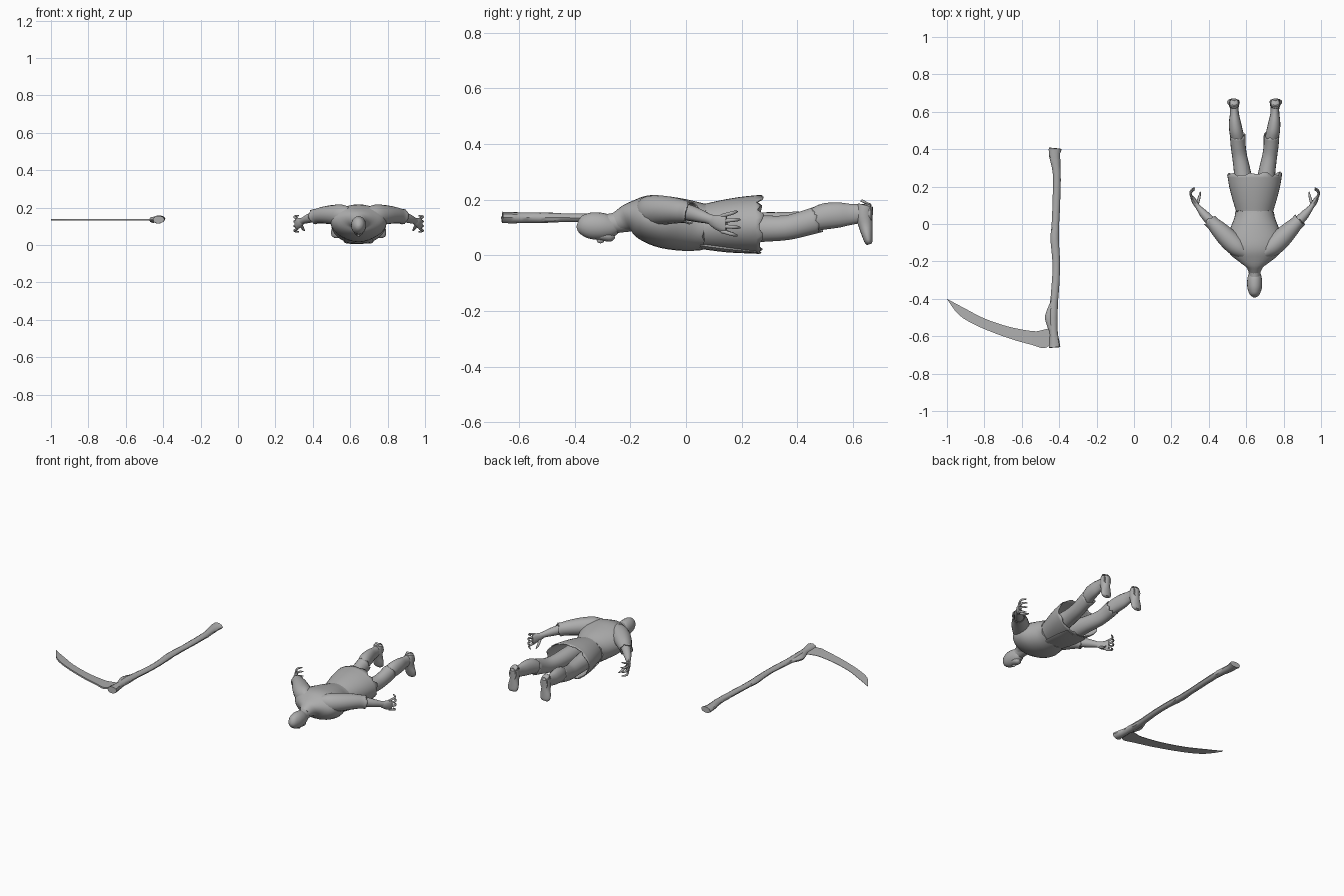
import bpy, bmesh, math, random
from mathutils import Vector

random.seed(4)
CX = 0.645  # centre line of the lying figure

grey = bpy.data.materials.new("plain grey")
grey.diffuse_color = (0.42, 0.42, 0.42, 1)


def finish(bm, name, angle=45):
    bmesh.ops.recalc_face_normals(bm, faces=bm.faces)
    mesh = bpy.data.meshes.new(name)
    bm.to_mesh(mesh)
    bm.free()
    mesh.materials.append(grey)
    ob = bpy.data.objects.new(name, mesh)
    bpy.context.collection.objects.link(ob)
    bpy.ops.object.select_all(action='DESELECT')
    ob.select_set(True)
    bpy.context.view_layer.objects.active = ob
    bpy.ops.object.shade_smooth_by_angle(angle=math.radians(angle))
    return ob


def spline(rows, steps):
    """Catmull-Rom through rows of numbers."""
    out = []
    for i in range(len(rows) - 1):
        p = [rows[max(0, min(len(rows) - 1, i + k))] for k in (-1, 0, 1, 2)]
        for s in range(steps):
            t = s / steps
            out.append([0.5 * (2 * b + (c - a) * t + (2 * a - 5 * b + 4 * c - d) * t * t
                               + (3 * b - a - 3 * c + d) * t ** 3) for a, b, c, d in zip(*p)])
    return out + [list(rows[-1])]


def loft(name, rows, n=16, steps=3, jag=0.0, open_end=False, angle=45, bump=0.0):
    """Elliptical tube; each row is x, y, z, half width, half height."""
    rows = spline(rows, steps)
    bm = bmesh.new()
    rings = []
    for i, r in enumerate(rows):
        c = Vector(r[:3])
        t = (Vector(rows[min(i + 1, len(rows) - 1)][:3]) - Vector(rows[max(i - 1, 0)][:3])).normalized()
        side = t.cross(Vector((0, 0, 1)))
        if side.length < 0.3:
            side = Vector((1, 0, 0))
        side.normalize()
        up = side.cross(t)
        ring = []
        for k in range(n):
            a = 2 * math.pi * k / n
            f = 1 + random.uniform(-bump, bump)
            p = c + side * math.cos(a) * max(r[3], 0.001) * f + up * math.sin(a) * max(r[4], 0.001) * f
            if jag and i == len(rows) - 1:
                p += t * random.uniform(-jag, jag)
            ring.append(bm.verts.new(p))
        rings.append(ring)
    for a, b in zip(rings, rings[1:]):
        for k in range(n):
            bm.faces.new((a[k], a[(k + 1) % n], b[(k + 1) % n], b[k]))
    bm.faces.new(rings[0])
    if not open_end:
        bm.faces.new(rings[-1])
    ob = finish(bm, name, angle)
    if open_end:
        m = ob.modifiers.new("cloth thickness", 'SOLIDIFY')
        m.thickness = 0.005
    return ob


def ball(name, loc, size):
    bm = bmesh.new()
    bmesh.ops.create_uvsphere(bm, u_segments=16, v_segments=10, radius=1)
    for v in bm.verts:
        v.co = Vector(a * b for a, b in zip(v.co, size)) + Vector(loc)
    return finish(bm, name)


# head, face turned down
loft("head", [(CX, -.39, .115, .008, .012), (CX, -.378, .112, .025, .032), (CX, -.345, .107, .038, .047),
              (CX, -.305, .105, .040, .048), (CX, -.275, .105, .035, .042), (CX, -.255, .11, .028, .034)], n=20)
loft("jaw", [(CX, -.32, .075, .018, .018), (CX, -.295, .072, .026, .020), (CX, -.27, .068, .022, .019),
             (CX, -.256, .068, .010, .008)], n=12)
ball("nose", (CX, -.307, .055), (.008, .014, .012))
loft("neck", [(CX, -.29, .112, .030, .036), (CX, -.25, .117, .033, .037), (CX, -.20, .13, .045, .045)])

# shirt body, hanging loosely at the waist
loft("shirt", [(CX, -.25, .118, .034, .036), (CX, -.225, .128, .048, .044), (CX, -.20, .136, .085, .054),
               (CX, -.165, .135, .128, .075), (CX, -.125, .130, .148, .088), (CX, -.07, .118, .148, .094),
               (CX, -.01, .109, .125, .093), (CX, .035, .104, .108, .088), (CX, .065, .102, .104, .083)],
     n=28, jag=.006)

# ragged skirt of the coat
loft("ragged_skirt", [(CX, .04, .103, .094, .078), (CX, .07, .103, .100, .082), (CX, .13, .106, .118, .092),
                      (CX, .20, .109, .136, .101), (CX, .268, .111, .147, .106)],
     n=36, jag=.014, open_end=True)
loft("front_flap", [(CX, .05, .035, .07, .012), (CX, .15, .022, .08, .012), (CX, .25, .012, .075, .006)],
     n=14, jag=.01)

for s, word in ((-1, "left"), (1, "right")):
    def X(rows):
        return [(CX + s * r[0],) + tuple(r[1:]) for r in rows]

    # sleeve and forearm
    loft(word + "_sleeve", X([(.05, -.155, .158, .035, .045), (.09, -.125, .160, .052, .056),
                              (.14, -.080, .162, .053, .052), (.19, -.030, .160, .045, .045),
                              (.222, .002, .155, .037, .040), (.238, .018, .151, .038, .041)]),
         jag=.010, open_end=True)
    loft(word + "_forearm", X([(.20, -.02, .158, .03, .03), (.235, .015, .152, .027, .029),
                               (.27, .052, .141, .023, .024), (.298, .085, .130, .015, .018),
                               (.312, .105, .122, .013, .022)]), n=12)
    # hand with spread fingers
    loft(word + "_palm", X([(.296, .083, .130, .012, .016), (.315, .108, .120, .014, .026),
                            (.330, .135, .114, .012, .032), (.335, .145, .113, .008, .028)]), n=12)
    for i, reach in enumerate((.84, 1, 1, .85)):
        z = .087 + .018 * i
        spread = (i - 1.5) * .006
        loft(f"{word}_finger_{i + 1}",
             X([(.328, .128, z, .0065, .0075), (.343, .128 + .036 * reach, z + spread, .006, .0065),
                (.336, .128 + .055 * reach, z + spread * 1.5, .0055, .006),
                (.320, .128 + .066 * reach, z + spread * 1.8, .003, .003)]), n=8)
    loft(word + "_thumb", X([(.310, .100, .108, .009, .009), (.300, .128, .092, .008, .008),
                             (.294, .152, .082, .006, .006), (.290, .172, .078, .003, .003)]), n=8)

    # trouser leg, ragged just below the knee
    loft(word + "_trouser", X([(.050, .10, .100, .050, .060), (.058, .20, .097, .050, .054),
                               (.066, .28, .096, .045, .048), (.080, .36, .099, .040, .045),
                               (.088, .42, .113, .040, .046), (.090, .472, .128, .042, .048)]),
         n=18, jag=.010, open_end=True)
    # bare lower leg
    loft(word + "_shin", X([(.086, .40, .110, .032, .036), (.092, .46, .128, .036, .042),
                            (.100, .50, .140, .036, .047), (.106, .55, .145, .031, .045),
                            (.108, .59, .147, .024, .038), (.109, .63, .150, .023, .034),
                            (.110, .665, .152, .025, .036)]))
    # foot with toes pointing down
    loft(word + "_foot", X([(.110, .650, .192, .016, .018), (.110, .645, .180, .026, .027),
                            (.110, .640, .145, .028, .031), (.111, .645, .110, .028, .026),
                            (.113, .651, .075, .034, .020), (.114, .656, .050, .031, .015),
                            (.114, .659, .040, .018, .009)]))

# crooked wooden shaft
loft("scythe_shaft", [(-.422, .405, .140, .034, .018), (-.424, .36, .138, .029, .018), (-.413, .27, .137, .021, .018),
                      (-.414, .15, .136, .020, .016), (-.420, .00, .135, .020, .015), (-.424, -.08, .135, .023, .016),
                      (-.416, -.20, .134, .020, .015), (-.418, -.30, .134, .020, .015),
                      (-.428, -.42, .135, .021, .016), (-.432, -.50, .135, .024, .019),
                      (-.430, -.57, .135, .022, .019), (-.426, -.63, .135, .027, .021),
                      (-.424, -.660, .136, .031, .021)], n=10, steps=3, bump=.04, angle=40)
loft("shaft_knot", [(-.440, -.42, .135, .008, .009), (-.453, -.49, .135, .022, .016),
                    (-.450, -.53, .135, .019, .016), (-.436, -.59, .135, .010, .012)], n=8)

# curved blade: outer edge / inner edge, with a thicker spine on the outside
outer = [(-1.0, -.40), (-.935, -.487), (-.827, -.55), (-.666, -.612), (-.54, -.648), (-.48, -.664), (-.435, -.635)]
inner = [(-1.0, -.40), (-.907, -.450), (-.80, -.505), (-.666, -.550), (-.54, -.573), (-.49, -.567), (-.435, -.552)]
bm = bmesh.new()
sections = []
for o, i in zip(spline(outer, 4), spline(inner, 4)):
    sections.append([bm.verts.new((*p, .135 + h)) for p, h in ((o, -.005), (o, .005), (i, .0012), (i, -.0012))])
for a, b in zip(sections, sections[1:]):
    for k in range(4):
        bm.faces.new((a[k], a[(k + 1) % 4], b[(k + 1) % 4], b[k]))
bm.faces.new(sections[-1])
bmesh.ops.remove_doubles(bm, verts=bm.verts, dist=.0005)
finish(bm, "scythe_blade", 30)
